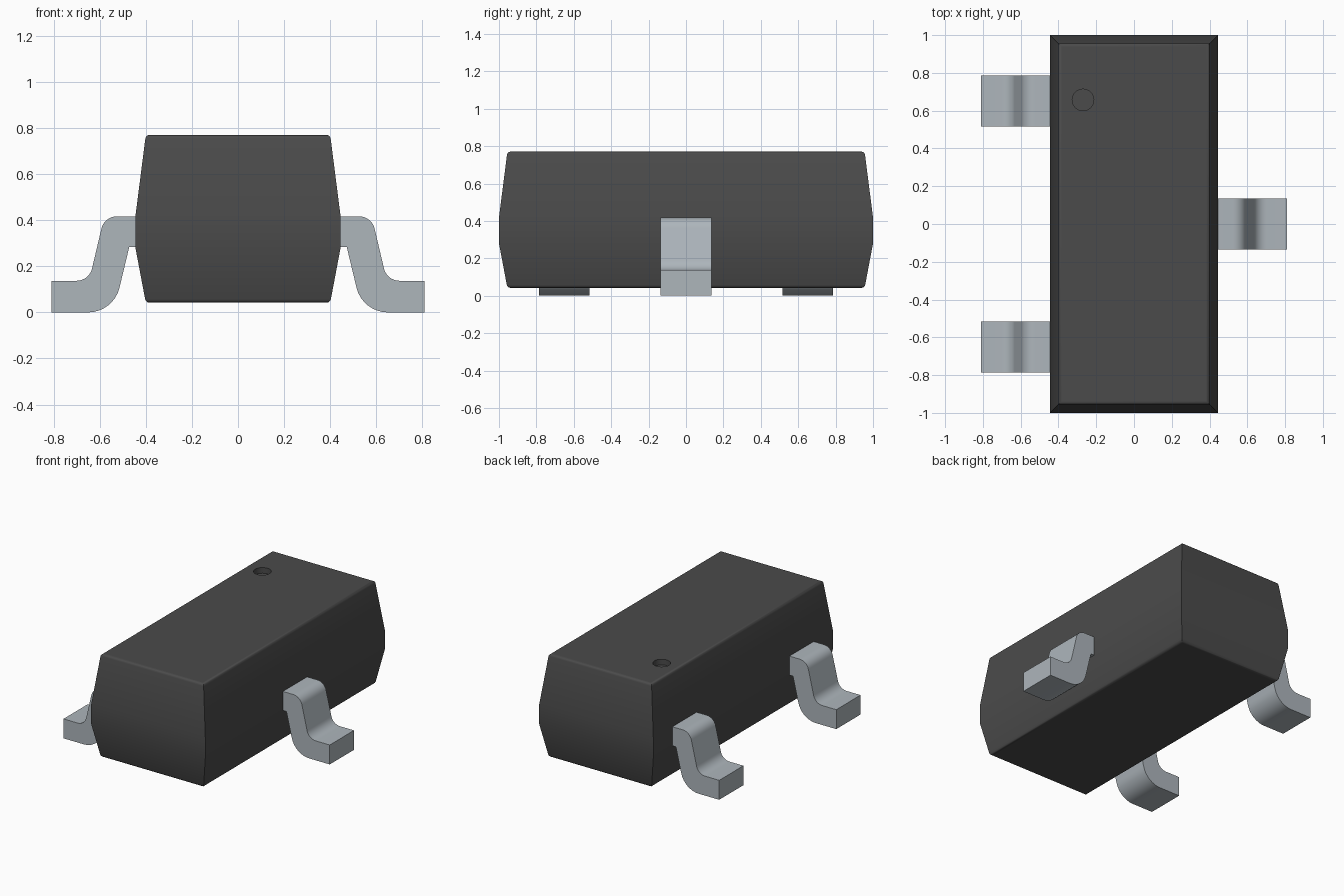
import bpy, bmesh, math
from mathutils import Vector

cube = bpy.data.objects.get("Cube")
if cube:
    bpy.data.objects.remove(cube, do_unlink=True)


def make_material(name, rgb, roughness):
    mat = bpy.data.materials.new(name)
    mat.use_nodes = True
    mat.diffuse_color = (*rgb, 1)
    shader = mat.node_tree.nodes["Principled BSDF"]
    shader.inputs["Base Color"].default_value = (*rgb, 1)
    shader.inputs["Roughness"].default_value = roughness
    return mat


def make_object(name, bm, mat):
    bmesh.ops.recalc_face_normals(bm, faces=bm.faces)
    mesh = bpy.data.meshes.new(name)
    bm.to_mesh(mesh)
    bm.free()
    mesh.materials.append(mat)
    obj = bpy.data.objects.new(name, mesh)
    bpy.context.collection.objects.link(obj)
    return obj


def select_only(obj):
    bpy.ops.object.select_all(action='DESELECT')
    obj.select_set(True)
    bpy.context.view_layer.objects.active = obj


def smooth(obj):
    select_only(obj)
    bpy.ops.object.shade_smooth_by_angle(angle=math.radians(35))


def fillet(points, steps=8):
    """Round each (x, z, tangent length) corner with a true arc."""
    out = []
    for i, (x, z, t) in enumerate(points):
        p = Vector((x, z))
        if t == 0:
            out.append(p)
            continue
        a = (Vector(points[i - 1][:2]) - p).normalized()
        b = (Vector(points[(i + 1) % len(points)][:2]) - p).normalized()
        half = a.angle(b) / 2
        centre = p + (a + b).normalized() * (t / math.cos(half))
        start, end = p + a * t - centre, p + b * t - centre
        sweep = math.pi - 2 * half
        for k in range(steps + 1):
            f = k / steps
            out.append(centre + (start * math.sin((1 - f) * sweep)
                                 + end * math.sin(f * sweep)) / math.sin(sweep))
    return out


plastic = make_material("charcoal plastic", (0.07, 0.07, 0.07), 0.6)
metal = make_material("tinned metal", (0.42, 0.465, 0.50), 0.4)

# Body: stacked rectangles, tapering above and below the waist
bm = bmesh.new()
rings = []
for z, hx, hy in ((0.042, 0.40, 0.955), (0.28, 0.445, 1.0),
                  (0.418, 0.445, 1.0), (0.77, 0.40, 0.955)):
    rings.append([bm.verts.new((sx * hx, sy * hy, z))
                  for sx, sy in ((-1, -1), (1, -1), (1, 1), (-1, 1))])
for low, high in zip(rings, rings[1:]):
    for i in range(4):
        j = (i + 1) % 4
        bm.faces.new((low[i], low[j], high[j], high[i]))
caps = [bm.faces.new(rings[0][::-1]), bm.faces.new(rings[-1])]
# Softened top and bottom rims
bmesh.ops.bevel(bm, geom=[e for f in caps for e in f.edges], offset=0.016,
                segments=3, profile=0.5, affect='EDGES')
body = make_object("body", bm, plastic)

# Round pin-one dimple cut into the top
bm = bmesh.new()
bmesh.ops.create_cone(bm, cap_ends=True, segments=32, radius1=0.057,
                      radius2=0.057, depth=0.1)
bmesh.ops.translate(bm, verts=bm.verts, vec=(-0.27, 0.657, 0.78))
cutter = make_object("dimple_cutter", bm, plastic)
cutter.hide_render = True
cut = body.modifiers.new("dimple", 'BOOLEAN')
cut.operation = 'DIFFERENCE'
cut.solver = 'EXACT'
cut.object = cutter
select_only(body)
bpy.ops.object.modifier_apply(modifier=cut.name)
bpy.data.objects.remove(cutter, do_unlink=True)
smooth(body)
for poly in body.data.polygons:
    if abs(poly.normal.z) > 0.99:
        poly.use_smooth = False

# Gull-wing lead profile: x, z, corner tangent length
LEAD = fillet([(0.40, 0.417, 0), (0.58, 0.417, 0.055), (0.646, 0.137, 0.055),
               (0.81, 0.137, 0), (0.81, 0, 0), (0.54, 0, 0.11),
               (0.472, 0.283, 0), (0.40, 0.283, 0)])


def make_lead(name, side, y, half_width=0.135):
    bm = bmesh.new()
    face = bm.faces.new([bm.verts.new((side * p.x, y - half_width, p.y)) for p in LEAD])
    grown = bmesh.ops.extrude_face_region(bm, geom=[face], use_keep_orig=True)
    bmesh.ops.translate(bm, vec=(0, 2 * half_width, 0),
                        verts=[v for v in grown["geom"] if isinstance(v, bmesh.types.BMVert)])
    smooth(make_object(name, bm, metal))


make_lead("left_lead", 1, 0.0)
make_lead("right_front_lead", -1, -0.652)
make_lead("right_back_lead", -1, 0.652)
